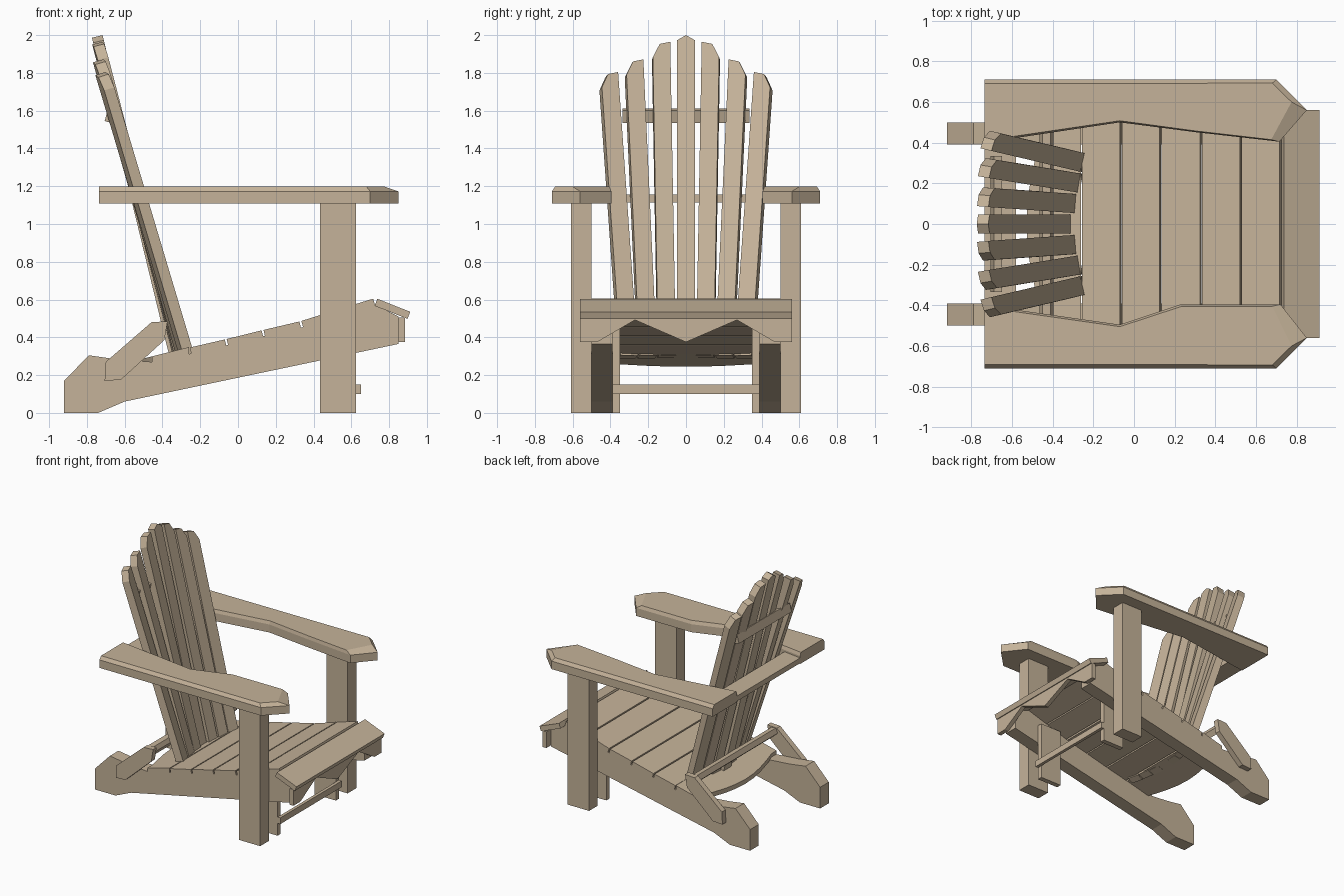
import bpy, bmesh, math
from mathutils import Vector as V

if "Cube" in bpy.data.objects:
    bpy.data.objects.remove(bpy.data.objects["Cube"])

wood = bpy.data.materials.new("tan wood")
wood.diffuse_color = (0.56, 0.45, 0.32, 1)
wood.use_nodes = True
wood.node_tree.nodes["Principled BSDF"].inputs["Base Color"].default_value = wood.diffuse_color


def loft(name, rings):
    """Solid through matching rings of 3D points, capped at both ends."""
    bm = bmesh.new()
    rows = [[bm.verts.new(p) for p in ring] for ring in rings]
    n = len(rows[0])
    for a, b in zip(rows, rows[1:]):
        for i in range(n):
            j = (i + 1) % n
            bm.faces.new((a[i], a[j], b[j], b[i]))
    bm.faces.new(rows[0][::-1])
    bm.faces.new(rows[-1])
    bmesh.ops.recalc_face_normals(bm, faces=bm.faces)
    me = bpy.data.meshes.new(name)
    bm.to_mesh(me)
    bm.free()
    me.materials.append(wood)
    ob = bpy.data.objects.new(name, me)
    bpy.context.collection.objects.link(ob)
    return ob


def side(name, pts, y0, y1):
    """x-z profile extruded from y0 to y1."""
    return loft(name, [[(x, y, z) for x, z in pts] for y in (y0, y1)])


def box(name, x0, x1, y0, y1, z0, z1):
    return side(name, [(x0, z0), (x1, z0), (x1, z1), (x0, z1)], y0, y1)


def plank(name, a, b, t, y):
    """Board across the chair, its top running from a to b in x-z."""
    a, b = V(a), V(b)
    d = (b - a).normalized()
    n = V((d.y, -d.x)) * t
    return side(name, [a, b, b + n, a + n], -y, y)


# Rails, legs and rear braces on both sides
rail = [(-0.92, 0), (-0.74, 0), (-0.6, 0.06), (0.85, 0.365), (0.85, 0.51), (0.72, 0.575),
        (0.525, 0.512), (0.33, 0.45), (0.13, 0.405), (-0.065, 0.357), (-0.26, 0.312),
        (-0.46, 0.27), (-0.65, 0.285), (-0.79, 0.305), (-0.92, 0.17)]
brace = [(-0.706, 0.17), (-0.62, 0.175), (-0.39, 0.385), (-0.373, 0.485), (-0.458, 0.48),
         (-0.70, 0.27)]
for s, tag in ((1, "left"), (-1, "right")):
    side("rail_" + tag, rail, s * 0.39, s * 0.5)
    side("rear_brace_" + tag, brace, s * 0.5, s * 0.545)
    box("front_leg_" + tag, 0.435, 0.625, s * 0.5, s * 0.61, 0, 1.11)
    box("inner_leg_" + tag, 0.435, 0.625, s * 0.35, s * 0.39, 0, 0.47)
box("stretcher", 0.625, 0.65, -0.39, 0.39, 0.1, 0.15)
side("back_rest_bar", [(-0.465, 0.44), (-0.42, 0.4), (-0.395, 0.44), (-0.41, 0.475), (-0.45, 0.48)],
     -0.5, 0.5)

# Seat slats following the curved seat line
seat = [(-0.26, 0.345), (-0.065, 0.39), (0.13, 0.438), (0.33, 0.485), (0.525, 0.546), (0.72, 0.606)]
for i, (a, b) in enumerate(zip(seat, seat[1:])):
    a, b = V(a), V(b)
    g = (b - a).normalized() * 0.005
    plank("seat_slat_%d" % i, a + g, b - g, 0.034, 0.5)
plank("front_seat_slat", (0.738, 0.604), (0.912, 0.535), 0.04, 0.56)

# Rear seat board with a bowed back edge
def board_ring(dz):
    pts = [(-0.26, -0.5), (-0.26, 0.5), (-0.455, 0.5)]
    pts += [(-0.455 - 0.075 * math.cos(a * math.pi / 8), -0.44 * a / 4) for a in range(-4, 5)]
    pts += [(-0.455, -0.5)]
    return [(x, y, 0.348 + (x + 0.26) * 0.25 + dz) for x, y in pts]
loft("rear_seat_board", [board_ring(0), board_ring(-0.036)])

# Apron with a zigzag lower edge
half = [(0.56, 0.375), (0.47, 0.375), (0.27, 0.492)]
apron = half + [(0, 0.375)] + [(-y, z) for y, z in half[::-1]] + [(-0.56, 0.505), (0.56, 0.505)]
loft("apron", [[(x, y, z) for y, z in apron] for x in (0.85, 0.885)])

# Fanned back slats: y bottom, x bottom, y top, x top, z top, turn in degrees
fan = [(0, -0.305, 0, -0.717, 2.0, 0), (0.10, -0.28, 0.13, -0.712, 1.965, 5),
       (0.20, -0.26, 0.272, -0.705, 1.872, 10), (0.30, -0.242, 0.405, -0.69, 1.805, 14)]
H = 0.047
for i, (yb, xb, yt, xt, zt, deg) in enumerate(fan):
    for s in ((1, -1) if i else (1,)):
        lo, hi = V((xb, s * yb, 0.305)), V((xt, s * yt, zt))
        u = (hi - lo).normalized()
        w = V((math.sin(math.radians(deg)), s * math.cos(math.radians(deg)), 0))
        w = (w - u * w.dot(u)).normalized()
        n = w.cross(u)
        n = n * (0.058 if n.x < 0 else -0.058)
        L = (hi - lo).length
        if i:
            prof = [(-H, 0), (H, 0), (H, L - 0.085), (0.2 * H, L - 0.012), (-H, L)]
        else:
            prof = [(-H, 0), (H, 0), (H, L - 0.028), (0, L), (-H, L - 0.028)]
        ring = [lo + w * a + u * b for a, b in prof]
        loft("back_slat_%d_%s" % (i, "left" if s > 0 else "right"), [ring, [p + n for p in ring]])

# Cross bars behind the back
plank("upper_back_bar", (-0.688, 1.612), (-0.706, 1.545), -0.04, 0.335)
box("arm_cross_bar", -0.735, -0.58, -0.43, 0.43, 1.115, 1.157)

# Arms: pointed front, eased top edge, wider facet on the inner front
OUT = [(-0.735, 0.71), (0.70, 0.71), (0.85, 0.56)]
TOP = [(-0.735, 0.69), (0.68, 0.693), (0.775, 0.6)]
inner = {"left": ([(0.715, 0.405), (0.30, 0.452), (-0.07, 0.5), (-0.735, 0.4)],
                  [(0.675, 0.415), (0.30, 0.458), (-0.07, 0.508), (-0.735, 0.41)]),
         "right": ([(0.72, 0.395), (0.23, 0.395), (-0.07, 0.495), (-0.735, 0.4)],
                   [(0.68, 0.405), (0.235, 0.405), (-0.07, 0.505), (-0.735, 0.41)])}
for s, tag in ((1, "left"), (-1, "right")):
    base, top = OUT + inner[tag][0], TOP + inner[tag][1]
    loft("arm_" + tag, [[(x, s * y, z) for x, y in r]
                        for r, z in ((base, 1.108), (base, 1.172), (top, 1.198))])
